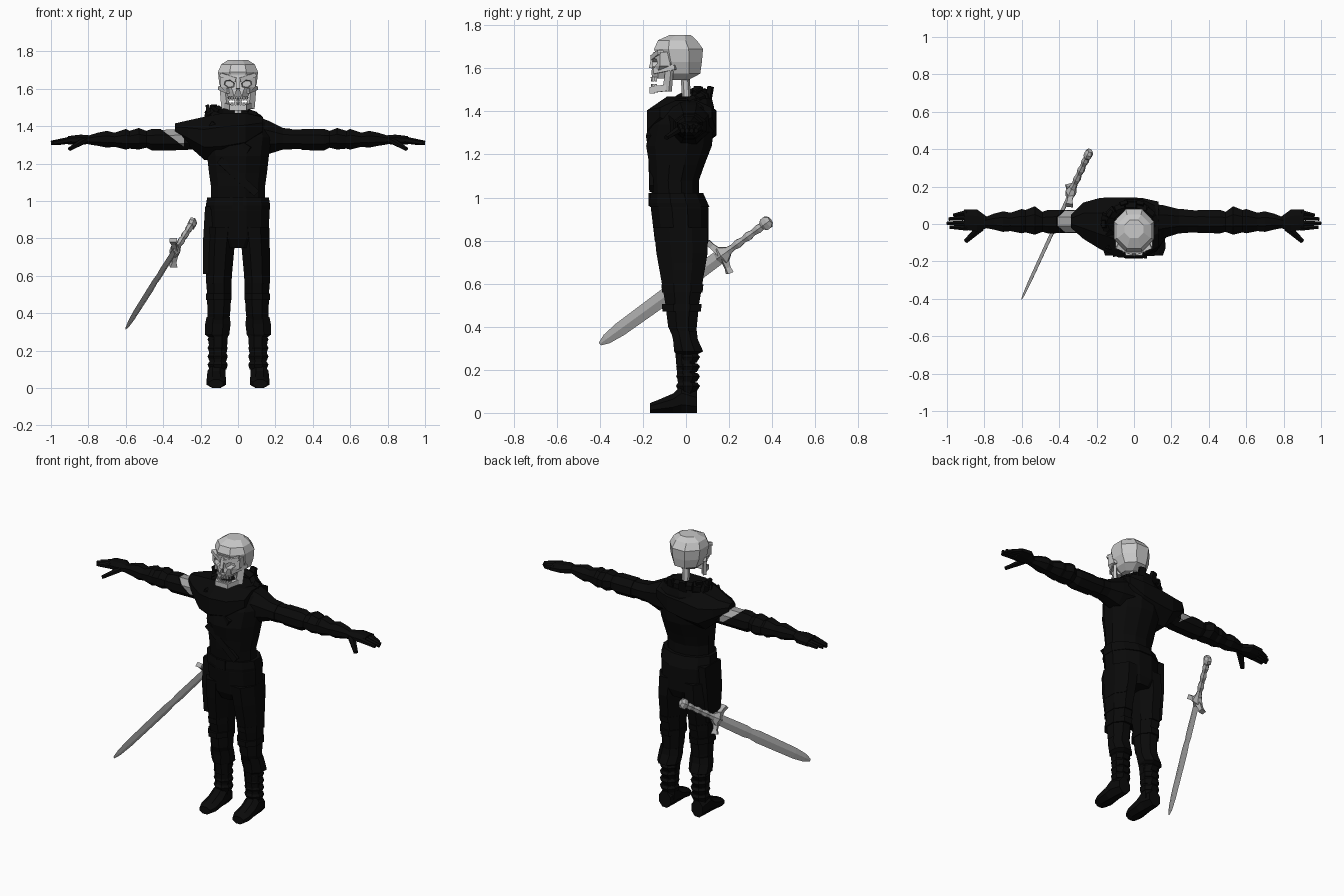
import bpy, bmesh, math, random
from mathutils import Vector

random.seed(4)
default = bpy.data.objects.get("Cube")
if default:
    bpy.data.objects.remove(default, do_unlink=True)


def material(name, level):
    mat = bpy.data.materials.new(name)
    mat.use_nodes = True
    colour = (level, level, level, 1)
    mat.diffuse_color = colour
    node = next(n for n in mat.node_tree.nodes if n.type == "BSDF_PRINCIPLED")
    node.inputs["Base Color"].default_value = colour
    node.inputs["Roughness"].default_value = 0.8
    return mat


BLACK = material("black cloth", 0.003)
BONE = material("pale bone", 0.58)
STEEL = material("grey steel", 0.45)
BAND = material("grey arm band", 0.35)


def skin(name, rings, mat):
    """Join rings of points into one closed, flat-shaded object."""
    bm = bmesh.new()
    loops = [[bm.verts.new(p) for p in ring] for ring in rings]
    count = len(loops[0])
    for low, high in zip(loops, loops[1:]):
        for i in range(count):
            j = (i + 1) % count
            bm.faces.new((low[i], low[j], high[j], high[i]))
    bm.faces.new(loops[0])
    bm.faces.new(loops[-1])
    bmesh.ops.recalc_face_normals(bm, faces=bm.faces)
    mesh = bpy.data.meshes.new(name)
    bm.to_mesh(mesh)
    bm.free()
    mesh.materials.append(mat)
    obj = bpy.data.objects.new(name, mesh)
    bpy.context.collection.objects.link(obj)
    return obj


def polygon(n, turn=0.5):
    """Unit polygon; with a half turn its flat sides touch the unit square."""
    grow = 1 / math.cos(math.pi / n) if turn else 1
    angles = [(i + turn) * math.tau / n for i in range(n)]
    return [(math.cos(a) * grow, math.sin(a) * grow) for a in angles]


def loft(name, axis, rings, mat, n=8, side=1, shear=0):
    """Rings are (position, a_min, a_max, b_min, b_max) across the axis."""
    result = []
    for k, (pos, a0, a1, b0, b1) in enumerate(rings):
        loop = []
        for c, s in polygon(n):
            a = (a0 + a1) / 2 + c * (a1 - a0) / 2
            b = (b0 + b1) / 2 + s * (b1 - b0) / 2
            p = pos + (shear * s if k == 0 else 0)
            x, y, z = {"x": (p, a, b), "y": (a, p, b), "z": (a, b, p)}[axis]
            loop.append((x * side, y, z))
        result.append(loop)
    return skin(name, result, mat)


def rod(name, start, end, stations, mat, n=4, turn=0.5, across=None, side=1):
    """Straight bar; stations are (fraction, half_width, half_height)."""
    start, end = Vector(start), Vector(end)
    start.x *= side
    end.x *= side
    d = (end - start).normalized()
    u = Vector(across) if across else d.cross(Vector((0, 0, 1)))
    if u.length < 0.1:
        u = Vector((1, 0, 0))
    u = (u - d * u.dot(d)).normalized()
    v = d.cross(u)
    rings = [[start.lerp(end, t) + u * c * w + v * s * h for c, s in polygon(n, turn)]
             for t, w, h in stations]
    return skin(name, rings, mat)


def bar(name, start, end, w, h, mat, taper=1, side=1, n=4):
    return rod(name, start, end, [(0, w, h), (1, w * taper, h * taper)], mat, n, side=side)


def symmetric(z, w, y0, y1):
    return (z, -w, w, y0, y1)


# Torso, hips and belt
loft("torso", "z", [symmetric(*r) for r in (
    (.98, .145, -.155, .06), (1.08, .145, -.165, .06), (1.15, .155, -.17, .085),
    (1.24, .165, -.185, .12), (1.34, .18, -.165, .13), (1.42, .16, -.11, .13),
    (1.46, .11, -.08, .12))], BLACK, 12)
loft("hips", "z", [symmetric(*r) for r in (
    (.75, .1, -.12, .09), (.8, .165, -.145, .105), (.95, .168, -.163, .105),
    (1, .16, -.16, .08))], BLACK, 12)
loft("belt", "z", [symmetric(*r) for r in (
    (.955, .17, -.168, .11), (.975, .172, -.17, .1), (1.02, .165, -.165, .08))], BLACK, 12)
bar("belt_buckle", (0, -.16, .96), (0, -.16, 1.02), .03, .013, BLACK)
loft("right_thigh_flap", "z", [(.61, -.186, -.14, -.08, .03), (.8, -.186, -.12, -.1, .05),
                               (.97, -.176, -.12, -.1, .06)], BLACK, 4)
bar("chest_strap", (-.1, -.165, 1.22), (.1, -.16, 1.04), .01, .02, BLACK)

# Mantle over the right shoulder and ragged scarf round the neck
loft("shoulder_mantle", "x", [
    (-.337, -.02, .05, 1.355, 1.415), (-.27, -.08, .115, 1.3, 1.43),
    (-.18, -.135, .14, 1.22, 1.45), (-.08, -.18, .142, 1.22, 1.47),
    (.04, -.18, .14, 1.25, 1.47), (.13, -.12, .12, 1.34, 1.45)], BLACK)
STEPS = 14
circle = []
for i in range(STEPS):
    a = i * math.tau / STEPS
    circle.append((-.02 + .125 * math.cos(a), .01 + .08 * math.sin(a),
                   1.445 + .03 * math.sin(a) - .012 * math.cos(a)))
for i in range(STEPS):
    r = random.uniform(.026, .038)
    bar("scarf_fold", circle[i], circle[(i + 1) % STEPS], r, r, BLACK, .9, n=6)
for x, y in ((-.15, 0), (-.12, .05), (-.05, .1), (.03, .1)):
    bar("scarf_tatter", (x, y, 1.45), (x * 1.1, y * 1.15, 1.515), .024, .012, BLACK, .8)
bar("scarf_drape", (-.15, -.11, 1.4), (.06, -.17, 1.27), .02, .03, BLACK, .7)

for side, label in ((1, "left"), (-1, "right")):
    # Arms with layered sleeves
    loft(label + "_shoulder", "x", [
        (.08, -.1, .11, 1.24, 1.46), (.16, -.075, .1, 1.25, 1.43),
        (.24, -.05, .08, 1.275, 1.39), (.29, -.048, .078, 1.275, 1.385)], BLACK, side=side)
    loft(label + "_upper_arm", "x", [
        (.24, -.046, .076, 1.276, 1.384), (.43, -.044, .07, 1.28, 1.38)],
        BLACK if side > 0 else BAND, side=side)
    loft(label + "_sleeve", "x", [
        (.34, -.048, .075, 1.272, 1.386), (.46, -.05, .075, 1.27, 1.385),
        (.49, -.042, .065, 1.285, 1.375), (.53, -.057, .095, 1.275, 1.39),
        (.58, -.045, .075, 1.28, 1.375), (.6, -.05, .08, 1.275, 1.385),
        (.66, -.038, .06, 1.29, 1.365), (.7, -.042, .068, 1.285, 1.375),
        (.75, -.03, .055, 1.295, 1.365), (.8, -.02, .035, 1.303, 1.35)],
        BLACK, side=side, shear=.075 if side < 0 else 0)
    # Hands
    loft(label + "_palm", "x", [
        (.78, -.02, .035, 1.305, 1.35), (.84, -.04, .078, 1.302, 1.355),
        (.91, -.03, .078, 1.302, 1.347)], BLACK, side=side)
    for y, reach in ((.062, .965), (.035, .99), (.005, 1), (-.022, .985)):
        bar(label + "_finger", (.89, y, 1.327), (reach, y * .75, 1.31),
            .014, .016, BLACK, .65, side, 6)
    bar(label + "_thumb", (.82, -.02, 1.325), (.9, -.092, 1.278), .02, .016, BLACK, .6, side, 6)

    # Legs, knee wraps and boots
    loft(label + "_leg", "z", [
        (.86, .005, .167, -.15, .1), (.74, .02, .17, -.137, .1), (.6, .033, .17, -.112, .076),
        (.5, .036, .166, -.095, .06), (.4, .042, .163, -.083, .05),
        (.34, .05, .16, -.055, .045), (.05, .07, .15, -.03, .045)], BLACK, side=side)
    loft(label + "_knee_wrap", "z", [
        (.38, .043, .168, -.07, .05), (.34, .04, .176, -.06, .055),
        (.285, .047, .176, -.055, .08), (.27, .06, .155, -.045, .05)], BLACK, side=side)
    for z in (.47, .56, .66):
        loft(label + "_thigh_wrap", "z", [
            (z, .034, .172, -.1 - z / 50, .03 + z / 12),
            (z + .035, .034, .17, -.1 - z / 40, .03 + z / 11)], BLACK, side=side)
    for k in range(4):
        z = .1 + k * .045
        loft(label + "_shin_wrap", "z", [
            (z, .062, .153, -.034, .05), (z + .025, .055, .163, -.046, .065),
            (z + .04, .062, .155, -.038, .053)], BLACK, side=side)
    loft(label + "_boot", "y", [
        (.052, .075, .155, 0, .1), (-.02, .068, .163, 0, .13), (-.06, .066, .166, 0, .09),
        (-.13, .064, .168, 0, .06), (-.168, .08, .155, 0, .045)], BLACK, side=side)

    # Skull sides: brow, cheekbone and jaw
    bar(label + "_brow", (.008, -.152, 1.648), (.092, -.118, 1.675), .014, .011, BONE, side=side)
    bar(label + "_cheekbone", (.05, -.147, 1.588), (.098, -.05, 1.605), .011, .014, BONE, .8, side)
    bar(label + "_jaw_side", (.035, -.158, 1.501), (.068, -.08, 1.51), .011, .015, BONE, side=side)
    bar(label + "_jaw_hinge", (.066, -.088, 1.495), (.08, -.075, 1.605), .01, .022, BONE, .8, side)
    for k in range(4):
        x = .007 + k * .0125
        y = -.158 + k * k * .002
        bar(label + "_upper_tooth", (x, y, 1.56), (x, y, 1.538), .005, .006, BONE, .8, side)
        bar(label + "_lower_tooth", (x, y, 1.508), (x, y, 1.527), .005, .006, BONE, .8, side)

# Skull, with eye sockets and nose opening cut out
cranium = loft("cranium", "z", [symmetric(*r) for r in (
    (1.545, .05, -.08, .01), (1.575, .082, -.11, .066), (1.63, .101, -.13, .074),
    (1.69, .107, -.148, .079), (1.73, .09, -.13, .05), (1.755, .052, -.075, .022))], BONE)
face = loft("face", "z", [symmetric(*r) for r in (
    (1.552, .05, -.158, -.06), (1.585, .066, -.16, -.06), (1.61, .094, -.156, -.04),
    (1.675, .098, -.152, -.04))], BONE)
bar("nose_bridge", (0, -.148, 1.665), (0, -.162, 1.6), .011, .01, BONE)
bar("chin", (-.045, -.156, 1.499), (.045, -.156, 1.499), .013, .015, BONE)
bar("neck_spine", (0, .005, 1.42), (0, -.005, 1.58), .02, .018, BONE, n=6)

cutters = [bar("nose_cutter", (0, -.155, 1.556), (0, -.155, 1.598), .021, .03, BONE, .25)]
for side in (1, -1):
    cutters.append(rod("eye_socket_cutter", (.05, -.22, 1.626), (.046, -.105, 1.626),
                       [(0, .036, .024), (1, .022, .015)], BONE, 6,
                       across=(1, 0, .25 * side), side=side))
for cutter in cutters:
    cutter.hide_render = True
    cutter.hide_viewport = True
    for target in (cranium, face):
        cut = target.modifiers.new(cutter.name, "BOOLEAN")
        cut.operation = "DIFFERENCE"
        cut.object = cutter

# Sword hanging beside the right leg
TIP, POMMEL = Vector((-.6, -.4, .32)), Vector((-.235, .392, .895))
EDGE = Vector((0, .57, -.785)).normalized()
rod("sword_blade", TIP, POMMEL, [
    (0, .008, .002), (.04, .024, .006), (.12, .033, .009), (.4, .037, .01), (.46, .03, .01),
    (.5, .036, .01), (.72, .032, .011)], STEEL, 4, 0, EDGE)
rod("sword_grip", TIP, POMMEL, [(.72 + k * .03, .014 + k % 2 * .006, .013 + k % 2 * .005)
                                for k in range(9)], STEEL, 6, .5, EDGE)
rod("sword_pommel", TIP, POMMEL, [(.95, .016, .014), (.965, .03, .02), (.985, .03, .02),
                                  (1, .016, .012)], STEEL, 6, .5, EDGE)
centre = TIP.lerp(POMMEL, .72)
rod("sword_guard_boss", TIP, POMMEL, [(.69, .02, .016), (.72, .042, .026), (.75, .022, .018)],
    STEEL, 6, .5, EDGE)
back = (TIP - POMMEL).normalized() * .025
for sign, label in ((1, "lower"), (-1, "upper")):
    rod("sword_guard_" + label, centre, centre + EDGE * sign * .088 + back,
        [(0, .018, .018), (.7, .012, .012), (1, .02, .014)], STEEL)
